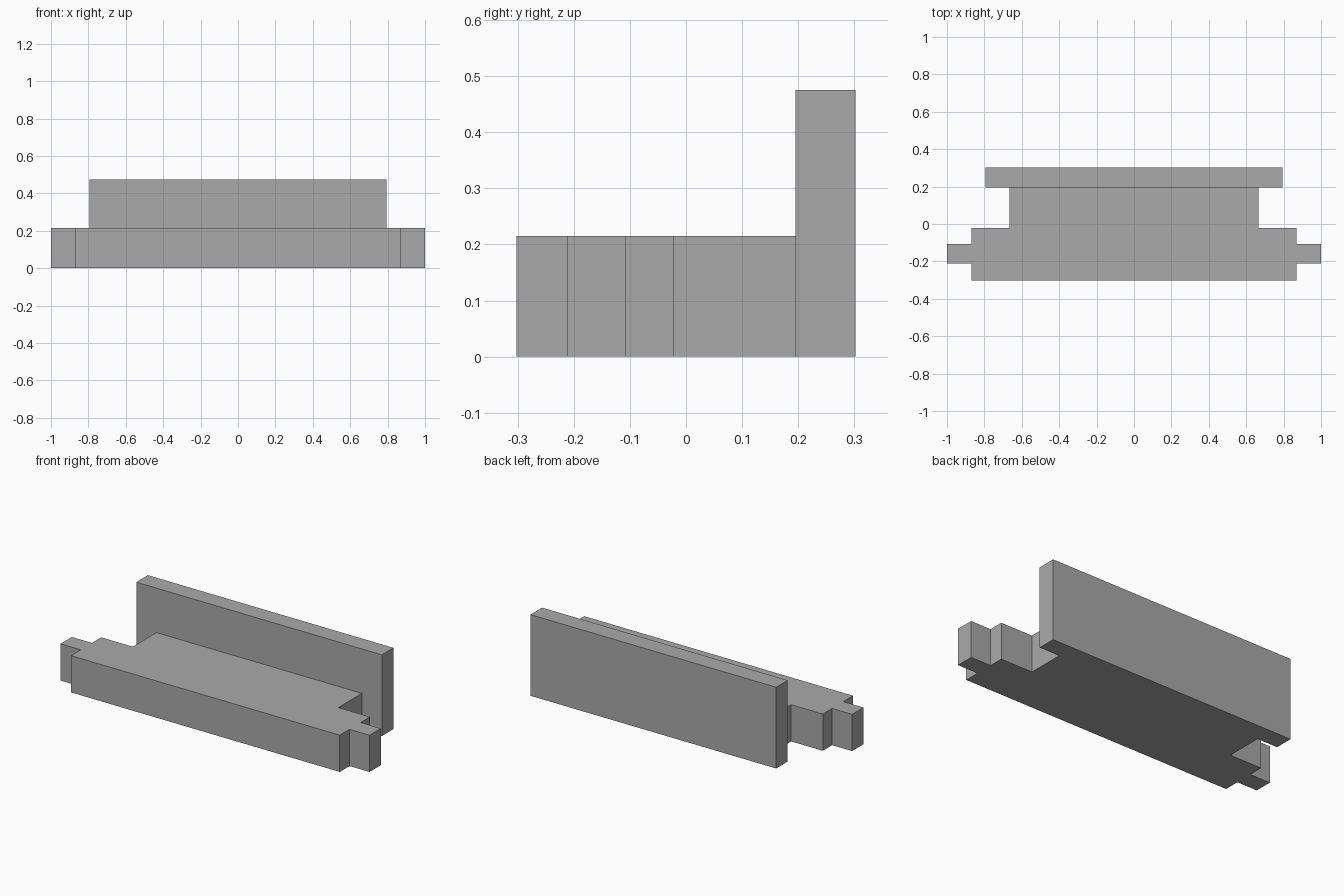
import bpy
import bmesh
from math import radians

cube = bpy.data.objects.get("Cube")
if cube:
    bpy.data.objects.remove(cube)

# Plain grey finish
grey = bpy.data.materials.new("plain grey")
grey.use_nodes = True
colour = (0.4, 0.4, 0.4, 1)
grey.diffuse_color = colour
grey.node_tree.nodes["Principled BSDF"].inputs["Base Color"].default_value = colour

BASE_HEIGHT, PANEL_HEIGHT = 0.215, 0.475
NECK, PANEL_FRONT, PANEL_BACK = 0.665, 0.195, 0.302

# Right half of the stepped base outline, front to back
half = [(0.87, -0.302), (0.87, -0.212), (1, -0.212), (1, -0.108),
        (0.87, -0.108), (0.87, -0.022), (NECK, -0.022), (NECK, PANEL_FRONT)]
# Right half of the back panel outline
panel_half = [(NECK, PANEL_FRONT), (0.795, PANEL_FRONT), (0.795, PANEL_BACK)]

bm = bmesh.new()


def mirrored_face(points):
    outline = points + [(-x, y) for x, y in reversed(points)]
    return bm.faces.new([bm.verts.new((x, y, 0)) for x, y in outline])


def raise_faces(faces, height):
    result = bmesh.ops.extrude_face_region(bm, geom=faces)["geom"]
    verts = [v for v in result if isinstance(v, bmesh.types.BMVert)]
    bmesh.ops.translate(bm, verts=verts, vec=(0, 0, height))
    return [f for f in result if isinstance(f, bmesh.types.BMFace)]


# Stepped base and panel foot, joined along the neck
mirrored_face(half)
mirrored_face(panel_half)
bmesh.ops.remove_doubles(bm, verts=bm.verts[:], dist=0.0001)
tops = raise_faces(bm.faces[:], BASE_HEIGHT)

# Tall back panel
panel_top = max(tops, key=lambda f: f.calc_center_median().y)
raise_faces([panel_top], PANEL_HEIGHT - BASE_HEIGHT)

# Merge coplanar faces
bmesh.ops.recalc_face_normals(bm, faces=bm.faces[:])
bmesh.ops.dissolve_limit(bm, angle_limit=radians(1), verts=bm.verts[:], edges=bm.edges[:])

mesh = bpy.data.meshes.new("stepped_base_with_back_panel")
bm.to_mesh(mesh)
bm.free()
mesh.materials.append(grey)
body = bpy.data.objects.new("stepped_base_with_back_panel", mesh)
bpy.context.collection.objects.link(body)
